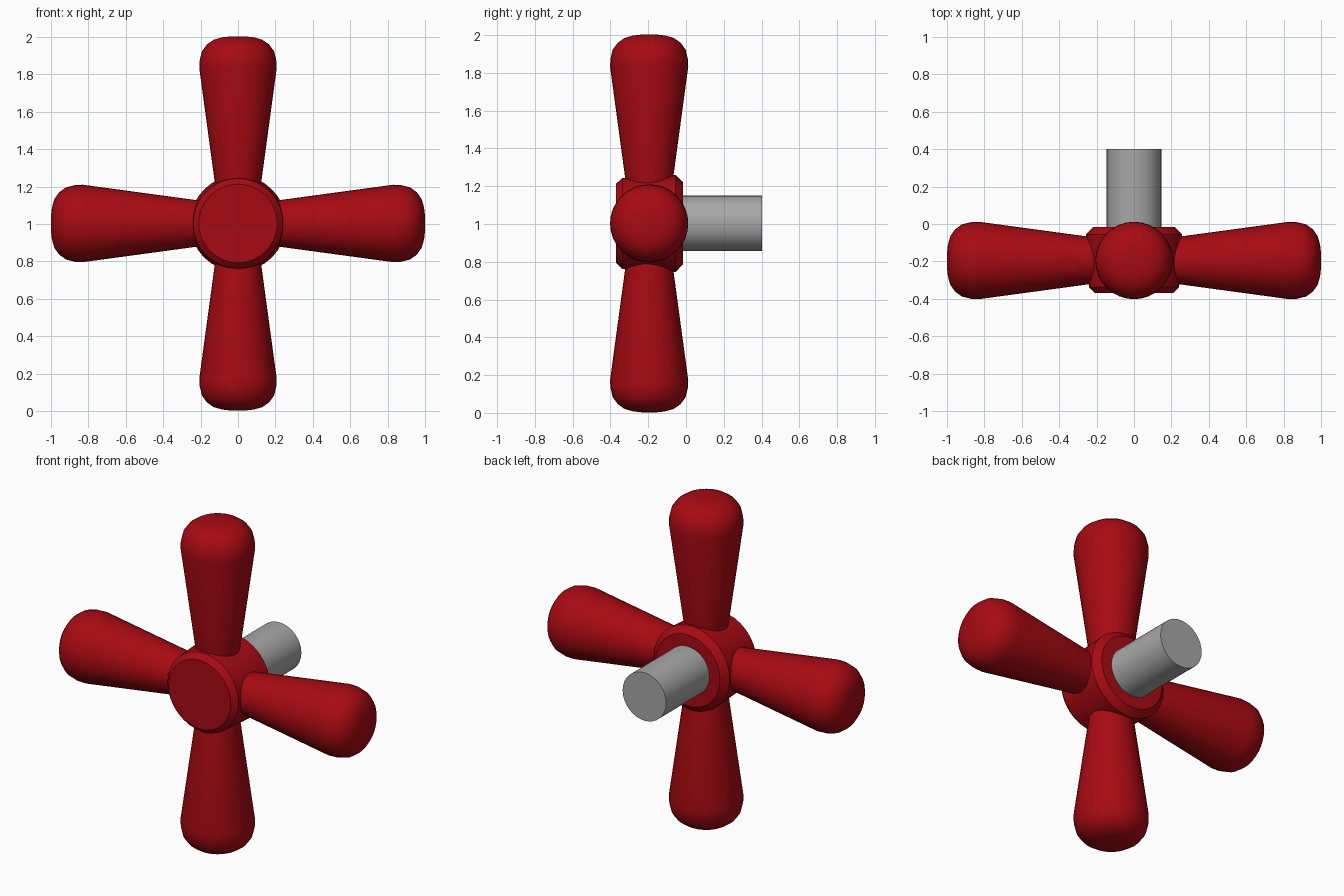
import bpy, bmesh
from math import sin, cos, pi, radians
from mathutils import Matrix, Vector

if "Cube" in bpy.data.objects:
    bpy.data.objects.remove(bpy.data.objects["Cube"])

CENTRE = Vector((0, -0.195, 1.003))


def colour(name, r, g, b):
    mat = bpy.data.materials.new(name)
    mat.diffuse_color = (r, g, b, 1)
    mat.use_nodes = True
    mat.node_tree.nodes["Principled BSDF"].inputs["Base Color"].default_value = mat.diffuse_color
    return mat


red = colour("red", 0.39, 0.003, 0.006)
grey = colour("grey", 0.39, 0.39, 0.39)


def lathe(name, profile, rotation, material, sides=32):
    """Closed solid turned about z from (radius, height) points, then rotated."""
    bm = bmesh.new()
    rings = [[bm.verts.new((r * cos(2 * pi * i / sides), r * sin(2 * pi * i / sides), h))
              for i in range(sides)] for r, h in profile]
    for a, b in zip(rings, rings[1:]):
        for i in range(sides):
            j = (i + 1) % sides
            bm.faces.new((a[i], a[j], b[j], b[i]))
    bm.faces.new(rings[0][::-1])
    bm.faces.new(rings[-1])
    bm.transform(Matrix.Translation(CENTRE) @ rotation)
    mesh = bpy.data.meshes.new(name)
    bm.to_mesh(mesh)
    bm.free()
    obj = bpy.data.objects.new(name, mesh)
    bpy.context.collection.objects.link(obj)
    mesh.materials.append(material)
    bpy.ops.object.select_all(action='DESELECT')
    obj.select_set(True)
    bpy.context.view_layer.objects.active = obj
    bpy.ops.object.shade_smooth_by_angle(angle=radians(35))
    return obj


# local +z turned to point at +y (backwards)
backward = Matrix.Rotation(-pi / 2, 4, 'X')

# hub: slightly tapered disc with chamfered rims
lathe("hub", [(0.21, -0.175), (0.241, -0.142), (0.257, 0.14), (0.218, 0.178)],
      backward, red)

# four flared handles with rounded ends
handle = [(0.108, 0.10), (0.207, 0.83), (0.205, 0.87), (0.193, 0.92),
          (0.166, 0.957), (0.130, 0.982), (0.085, 0.995), (0.04, 1.0)]
for i, side in enumerate(("top", "right", "bottom", "left")):
    lathe(f"{side}_handle", handle, Matrix.Rotation(i * pi / 2, 4, 'Y'), red)

# plain grey shaft behind the hub
lathe("shaft", [(0.147, 0.10), (0.147, 0.597)], backward, grey)
